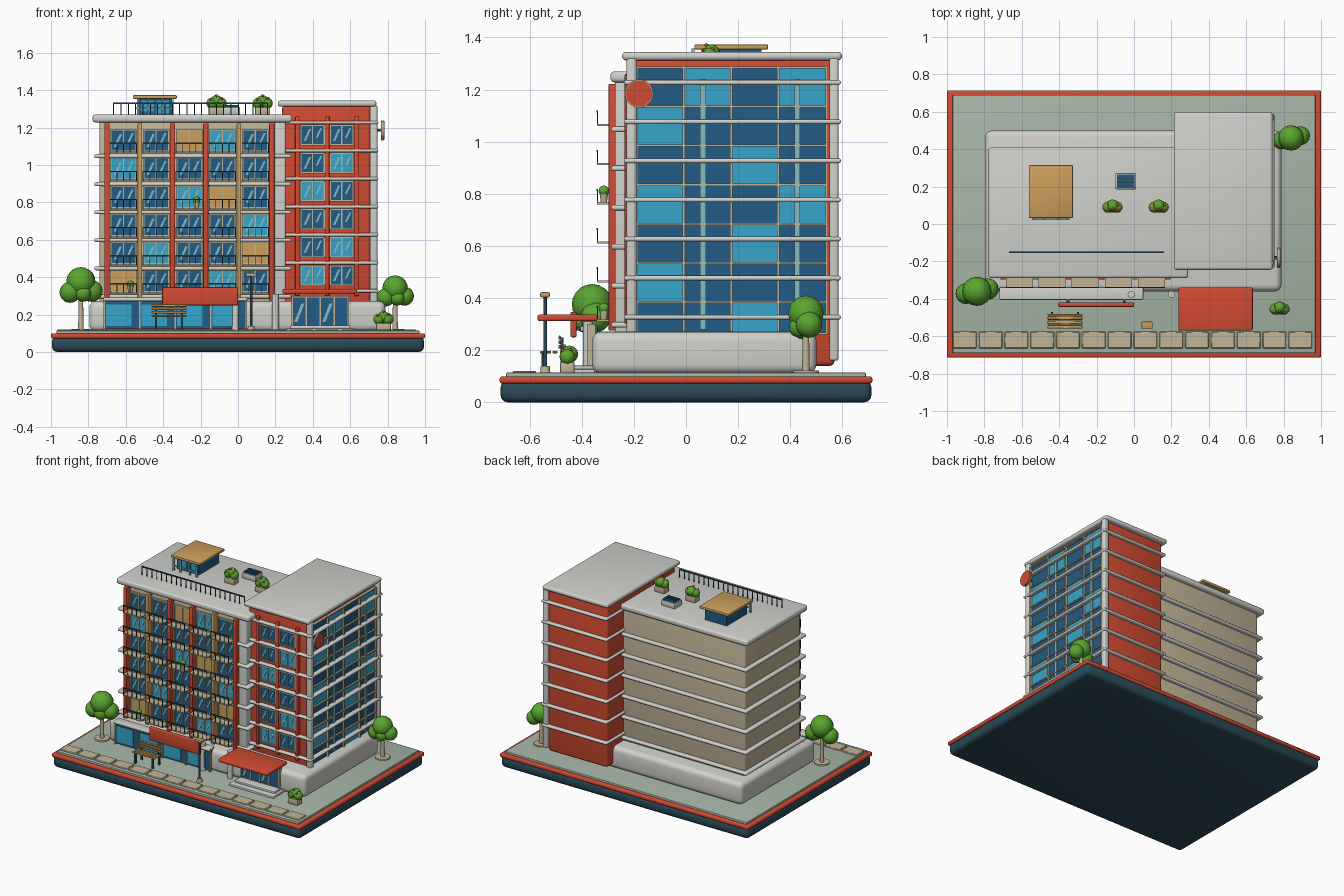
import bpy, bmesh, math
from mathutils import Matrix, Vector

if "Cube" in bpy.data.objects:
    bpy.data.objects.remove(bpy.data.objects["Cube"])


def material(name, hexcode):
    m = bpy.data.materials.new(name)
    lin = []
    for i in (0, 2, 4):
        c = int(hexcode[i:i + 2], 16) / 255
        lin.append(c / 12.92 if c <= 0.04045 else ((c + 0.055) / 1.055) ** 2.4)
    m.diffuse_color = (*lin, 1)
    m.use_nodes = True
    m.node_tree.nodes["Principled BSDF"].inputs["Base Color"].default_value = m.diffuse_color
    return m


RED = material("brick_red", "D04A32")
WHITE = material("pale_grey", "D0D0CB")
NAVY = material("dark_teal", "2B4B59")
DARK = material("dark_glass", "235C86")
LIGHT = material("bright_glass", "36A5CB")
SAGE = material("sage_ground", "A6B5A6")
BEIGE = material("beige", "C2B596")
WOOD = material("warm_wood", "CC9F5C")
LEAF = material("leaf_green", "5BA52F")
PALE = material("pale_teal", "84BCC2")


def finish(name, bm, mat, smooth=False):
    me = bpy.data.meshes.new(name)
    bmesh.ops.recalc_face_normals(bm, faces=bm.faces)
    bm.to_mesh(me)
    bm.free()
    me.materials.append(mat)
    ob = bpy.data.objects.new(name, me)
    bpy.context.collection.objects.link(ob)
    if smooth:
        bpy.ops.object.select_all(action='DESELECT')
        ob.select_set(True)
        bpy.context.view_layer.objects.active = ob
        bpy.ops.object.shade_smooth_by_angle(angle=math.radians(40))
    return ob


def boxes(name, mat, items, bevel=0.0, seg=3):
    """One object from boxes given as (x0, x1, y0, y1, z0, z1)."""
    bm = bmesh.new()
    for x0, x1, y0, y1, z0, z1 in items:
        mtx = Matrix.Translation(((x0 + x1) / 2, (y0 + y1) / 2, (z0 + z1) / 2)) @ \
            Matrix.Diagonal((x1 - x0, y1 - y0, z1 - z0, 1))
        bmesh.ops.create_cube(bm, size=1, matrix=mtx)
    if bevel:
        bmesh.ops.bevel(bm, geom=bm.edges[:], offset=bevel, segments=seg, profile=0.5, affect='EDGES')
    return finish(name, bm, mat, bevel > 0)


def cylinders(name, mat, items, sides=16, axis='Z'):
    """Cylinders given as (x, y, z0, z1, r0, r1); axis X keeps z0..z1 as x range."""
    bm = bmesh.new()
    for x, y, z0, z1, r0, r1 in items:
        mtx = Matrix.Translation((x, y, (z0 + z1) / 2))
        if axis == 'X':
            mtx = Matrix.Translation(((z0 + z1) / 2, x, y)) @ Matrix.Rotation(math.pi / 2, 4, 'Y')
        bmesh.ops.create_cone(bm, cap_ends=True, segments=sides, radius1=r0, radius2=r1, depth=z1 - z0, matrix=mtx)
    return finish(name, bm, mat, True)


def balls(name, mat, items):
    bm = bmesh.new()
    for x, y, z, r in items:
        bmesh.ops.create_uvsphere(bm, u_segments=16, v_segments=10, radius=r, matrix=Matrix.Translation((x, y, z)))
    return finish(name, bm, mat, True)


def slants(name, mat, items):
    """Thin diagonal reflection strips on front-facing glass: (x, y, z, w, h)."""
    bm = bmesh.new()
    for x, y, z, w, h in items:
        pts = [(-.5, -.5), (-.2, -.5), (.5, .5), (.2, .5)]
        f = bm.faces.new([bm.verts.new((x + a * w, y, z + b * h)) for a, b in pts])
        ext = bmesh.ops.extrude_face_region(bm, geom=[f])
        bmesh.ops.translate(bm, vec=Vector((0, 0.003, 0)), verts=[v for v in ext['geom'] if isinstance(v, bmesh.types.BMVert)])
    return finish(name, bm, mat)


# Base plinth and paving
boxes("base", NAVY, [(-.995, .995, -.712, .712, 0, .085)], .03)
boxes("base_rim", RED, [(-1, 1, -.715, .715, .072, .1)], .01)
boxes("ground", SAGE, [(-.97, .97, -.69, .69, .09, .114)], .004)
boxes("paving", BEIGE, [(-.968 + i * .138, -.842 + i * .138, -.665, -.575, .11, .121) for i in range(14)], .004, 1)

# Podium and building masses
boxes("podium", WHITE, [(-.795, .788, -.36, .5, .11, .272)], .035, 4)
boxes("main_block", BEIGE, [(-.74, .25, -.255, .38, .2, 1.24)], .012)
boxes("tower_block", RED, [(.235, .712, -.215, .57, .14, 1.32)], .02)
boxes("main_roof", WHITE, [(-.778, .29, -.29, .41, 1.228, 1.27)], .015)
boxes("tower_roof", WHITE, [(.213, .74, -.245, .598, 1.312, 1.345)], .014)
boxes("main_slabs", WHITE, [(-.768, .285, -.287, .405, .287 + .15 * k, .308 + .15 * k) for k in range(6)], .009)
boxes("tower_slabs", WHITE, [(.222, .75, -.238, .594, .318 + .15 * k, .336 + .15 * k) for k in range(7)], .008)
boxes("tower_corner_posts", WHITE, [(.705, .745, -.228, -.19, .2, 1.32), (.705, .745, .55, .585, .16, 1.32)], .01)
boxes("joint_column", WHITE, [(.195, .255, -.272, -.2, .26, 1.24)], .01)

# Front piers of the main block
px = [-.7, -.525, -.35, -.172, .005, .18]
boxes("red_piers", RED, [(px[i] - .014, px[i] + .014, -.297, -.24, .275, 1.222) for i in (0, 2, 3, 5)], .004, 2)
boxes("beige_piers", WOOD, [(px[i] - .012, px[i] + .012, -.297, -.24, .275, 1.222) for i in (1, 4)], .004, 2)

# Front windows: main block grid, then tower grid
panes = {"dark": [], "bright": [], "lit": []}
frames, glints, rails, floors = [], [], [], []


def window(x, y, z, w, h, kind):
    panes[kind].append((x - w / 2, x + w / 2, y - .006, y, z - h / 2, z + h / 2))
    for s in (-1, 1):
        frames.append((x + s * w / 2 - .004, x + s * w / 2 + .004, y - .012, y, z - h / 2, z + h / 2))
        frames.append((x - w / 2, x + w / 2, y - .012, y, z + s * h / 2 - .004, z + s * h / 2 + .004))
    frames.append((x - .003, x + .003, y - .011, y, z - h / 2, z + h / 2))
    if kind != "lit":
        glints.append((x - w * .22, y - .009, z, w * .32, h * .6))
        glints.append((x + w * .27, y - .009, z + h * .1, w * .28, h * .5))


lit = {(0, 2), (2, 3), (4, 4), (5, 0)}
for r in range(6):
    z = 1.13 - .15 * r
    for c in range(5):
        x = (px[c] + px[c + 1]) / 2
        kind = "lit" if (r, c) in lit else "bright" if (r + 2 * c) % 5 == 1 else "dark"
        window(x, -.256, z, .135, .115, kind)
        # Balcony floor and slim railing
        floors.append((x - .072, x + .072, -.342, -.28, z - .07, z - .062))
        rails.append((x - .072, x + .072, -.343, -.337, z - .018, z - .011))
        rails += [(x + d - .002, x + d + .002, -.342, -.338, z - .065, z - .015) for d in (-.07, -.035, 0, .035, .07)]
    for c, x in enumerate((.398, .555)):
        window(x, -.216, 1.16 - .15 * r, .125, .105, "bright" if (r + c) % 3 == 2 else "dark")
boxes("windows_dark", DARK, panes["dark"])
boxes("windows_bright", LIGHT, panes["bright"])
boxes("windows_lit", WOOD, panes["lit"])
boxes("window_frames", BEIGE, frames)
slants("window_reflections", PALE, glints)
boxes("balcony_floors", BEIGE, floors)
boxes("balcony_rails", NAVY, rails)
boxes("tower_front_piers", RED, [(x - .012, x + .012, -.235, -.2, .3, 1.26) for x in (.318, .4765, .635)], .004, 2)

# Curtain wall on the right side of the tower
ys = [-.19, -.008, .173, .354, .54]
zs = [1.285, 1.135, .985, .835, .685, .535, .385, .265]
bright = {(1, 0), (3, 0), (5, 0), (2, 2), (4, 2), (6, 2), (0, 1), (0, 3), (3, 3)}
cells = {True: [], False: []}
for r in range(7):
    for c in range(4):
        cells[(r, c) in bright].append((.708, .72, ys[c], ys[c + 1], zs[r + 1], zs[r]))
boxes("curtain_glass_dark", DARK, cells[False])
boxes("curtain_glass_bright", LIGHT, cells[True])
boxes("curtain_mullions", BEIGE, [(.71, .735, y - .005, y + .005, .265, 1.29) for y in ys]
      + [(.71, .732, -.19, .54, z - .004, z + .004) for z in zs])
boxes("curtain_strips", PALE, [(.71, .728, y - .011, y + .011, .28, 1.24) for y in (.065, .427)])

# Round side sign, plain
cylinders("side_sign", RED, [(-.18, 1.185, .765, .782, .05, .05)], 32, 'X')
cylinders("side_sign_ring", BEIGE, [(-.18, 1.185, .767, .778, .054, .054)], 32, 'X')
boxes("side_sign_bracket", NAVY, [(.73, .768, -.19, -.17, 1.178, 1.192)])

# Shopfront
boxes("shop_glass", DARK, [(-.715, .04, -.384, -.34, .125, .272)])
boxes("shop_glass_bright", LIGHT, [(-.705 + .19 * i, -.57 + .19 * i, -.388, -.38, .14, .255) for i in range(4)])
boxes("shop_mullions", BEIGE, [(-.718 + .1895 * i, -.71 + .1895 * i, -.392, -.37, .12, .275) for i in range(5)])
boxes("shop_lintel", WHITE, [(-.72, .05, -.405, -.34, .272, .292)], .006)
boxes("shop_sign", RED, [(-.405, 0, -.443, -.42, .25, .347)], .006)
boxes("sign_brackets", NAVY, [(x, x + .015, -.425, -.36, .275, .288) for x in (-.36, -.06)])
cylinders("front_columns", WHITE, [(x, -.376, .112, .31, .019, .019) for x in (-.015, .2)])

# Entrance with canopy, doors and steps
boxes("entrance_canopy", RED, [(.238, .635, -.57, -.34, .312, .337)], .008)
boxes("entrance_glass", DARK, [(.29, .59, -.374, -.34, .13, .295)])
boxes("entrance_frame", BEIGE, [(x - .004, x + .004, -.38, -.35, .13, .298) for x in (.29, .365, .44, .515, .59)]
      + [(.286, .594, -.38, -.35, .291, .3)])
slants("entrance_reflections", PALE, [(x, -.378, .21, .055, .1) for x in (.328, .478)])
boxes("entrance_steps", WHITE, [(.26, .62, -.48, -.35, .11, .128), (.28, .6, -.44, -.35, .125, .142)], .005, 2)

# Bench
boxes("bench_slats", WOOD, [(-.462, -.275, -.56 + .024 * i, -.541 + .024 * i, .188, .198) for i in range(3)]
      + [(-.462, -.275, -.49, -.48, .206 + .018 * i, .22 + .018 * i) for i in range(3)], .003, 1)
boxes("bench_legs", NAVY, [(x, x + .012, y, y + .012, .112, h) for x in (-.445, -.305) for y, h in ((-.555, .19), (-.482, .25))])

# Street lamp
cylinders("lamp_pole", NAVY, [(.07, -.54, .112, .405, .007, .006)], 12)
cylinders("lamp_foot", BEIGE, [(.07, -.54, .112, .14, .02, .017)])
boxes("lamp_head", WOOD, [(.04, .1, -.56, -.522, .403, .423)], .006, 2)

# Trees
for n, (x, y, s) in enumerate(((-.84, -.36, 1), (.84, .46, .87))):
    cylinders(f"tree_bed_{n}", BEIGE, [(x, y, .11, .122, .052, .05)], 24)
    cylinders(f"tree_trunk_{n}", BEIGE, [(x, y, .115, .32, .015, .011)], 12)
    balls(f"tree_crown_{n}", LEAF, [(x, y, .114 + .262 * s, .078 * s), (x - .058 * s, y - .012, .114 + .205 * s, .056 * s),
          (x + .058 * s, y + .012, .114 + .212 * s, .058 * s), (x + .012, y - .03 * s, .114 + .2 * s, .045 * s)])

# Planters at the entrance and on the roof
for n, (x, y, z) in enumerate(((.778, -.455, .113), (-.115, .09, 1.268), (.132, .09, 1.268))):
    boxes(f"planter_box_{n}", BEIGE, [(x - .04, x + .04, y - .028, y + .028, z, z + .042)], .006, 2)
    balls(f"planter_bush_{n}", LEAF, [(x - .024, y, z + .062, .03), (x + .024, y, z + .062, .03), (x, y + .008, z + .072, .033)])
    balls(f"planter_flowers_{n}", RED, [(x + a, y + b, z + c, .007) for a, b, c in
          ((-.03, -.022, .08), (.028, -.018, .085), (0, -.012, .103), (-.02, .014, .09), (.03, .012, .088))])
balls("balcony_plants", LEAF, [(-.222, -.315, .812, .02), (-.575, -.315, .362, .02)])
cylinders("balcony_pots", BEIGE, [(-.222, -.315, .768, .8, .012, .016), (-.575, -.315, .318, .35, .012, .016)], 12)

# Roof pavilion, ventilation unit and railing
boxes("pavilion_room", DARK, [(-.53, -.355, .06, .29, 1.265, 1.357)])
boxes("pavilion_windows", LIGHT, [(-.515, -.45, .054, .062, 1.285, 1.345), (-.435, -.37, .054, .062, 1.275, 1.345)])
boxes("pavilion_posts", PALE, [(x, x + .01, .022, .032, 1.265, 1.357) for x in (-.54, -.485, -.41, -.355)]
      + [(-.545, -.345, .022, .03, 1.3, 1.308)])
boxes("pavilion_roof", WOOD, [(-.562, -.327, .032, .315, 1.354, 1.373)], .005, 2)
boxes("vent_unit", WHITE, [(-.1, .012, .185, .272, 1.268, 1.31)], .008, 2)
boxes("vent_grille", DARK, [(-.092, .004, .193, .264, 1.308, 1.316)])
boxes("vent_bars", NAVY, [(-.09, .002, .2 + .02 * i, .206 + .02 * i, 1.314, 1.32) for i in range(3)])
boxes("roof_railing", NAVY, [(-.667, .16, -.155, -.147, 1.326, 1.334)]
      + [(-.667 + .0392 * i, -.662 + .0392 * i, -.153, -.149, 1.265, 1.33) for i in range(22)])
